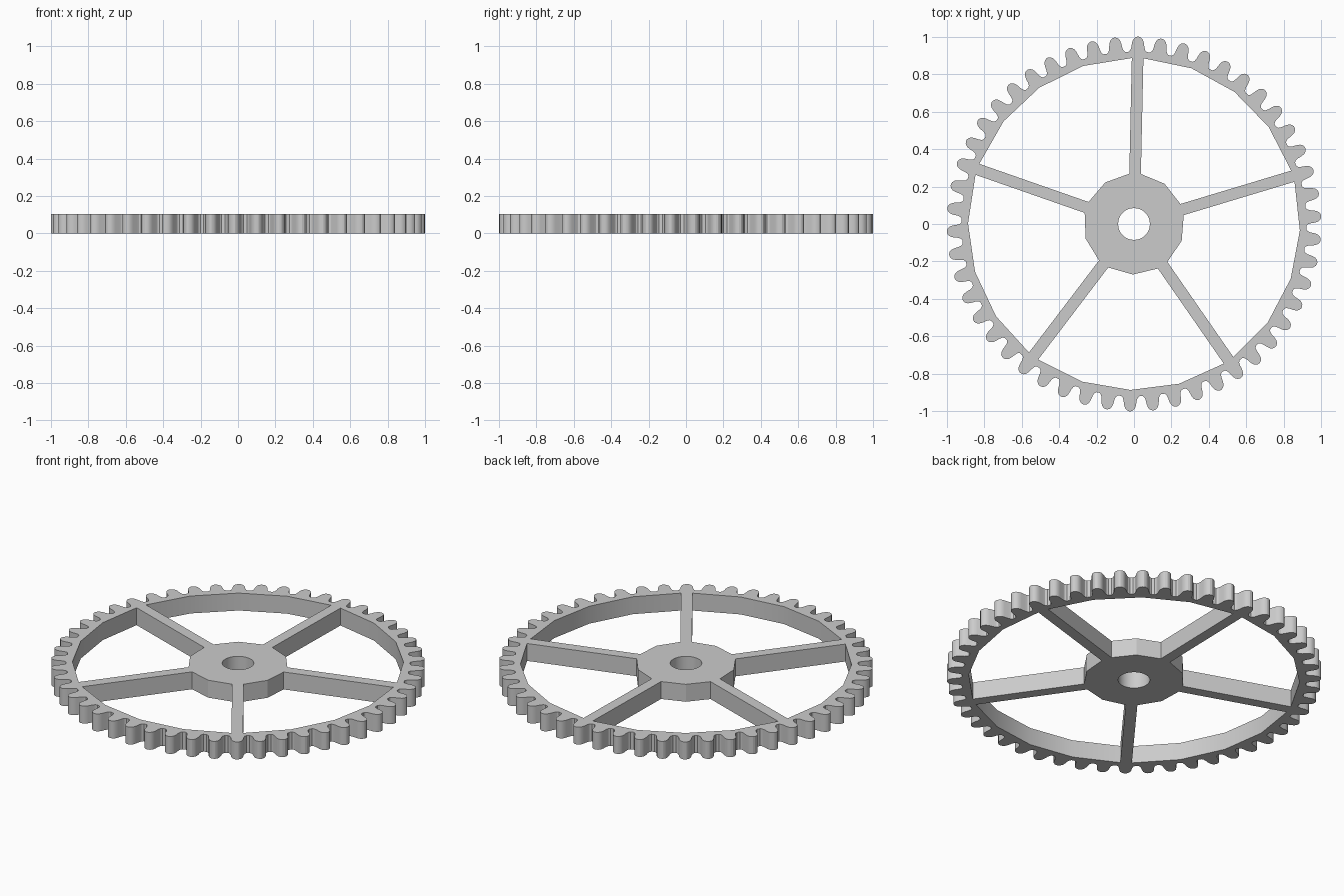
import bpy, bmesh
from math import radians, pi, cos, sin, asin

if "Cube" in bpy.data.objects:
    bpy.data.objects.remove(bpy.data.objects["Cube"])

HEIGHT = 0.103
TEETH, SPOKES = 50, 5
TURN = radians(88.75)      # one tooth and one spoke share this direction
HALF_SPOKE = 0.031

curve = bpy.data.curves.new("gear_wheel", 'CURVE')
curve.dimensions = '2D'
curve.fill_mode = 'BOTH'
curve.extrude = HEIGHT / 2


def polar(r, a):
    return (r * cos(a), r * sin(a))


def outline(points):
    s = curve.splines.new('POLY')
    s.points.add(len(points) - 1)
    for p, (x, y) in zip(s.points, points):
        p.co = (x, y, 0, 1)
    s.use_cyclic_u = True


def arc(r, a, b, steps):
    return [polar(r, a + (b - a) * i / steps) for i in range(steps + 1)]


# Toothed outer edge: half tooth as (radius, half angle), mirrored and repeated
half = [(0.921, 0.053), (0.929, 0.043), (0.945, 0.037), (0.968, 0.033),
        (0.985, 0.027), (0.996, 0.017), (1.001, 0.006)]
tooth = [(r, -a) for r, a in half] + [(r, a) for r, a in reversed(half)]
outline([polar(r, TURN + 2 * pi * i / TEETH + a)
         for i in range(TEETH) for r, a in tooth])

# Windows between the spokes: coarse arcs at hub and rim
for i in range(SPOKES):
    a0 = TURN + 2 * pi * i / SPOKES
    a1 = a0 + 2 * pi / SPOKES
    ro, ri = 0.887, 0.27
    o, n = asin(HALF_SPOKE / ro), asin(HALF_SPOKE / ri)
    outline(arc(ro, a0 + o, a1 - o, 4) + arc(ri, a1 - n, a0 + n, 2))

# Shaft bore
outline(arc(0.085, 0, 2 * pi, 32)[:-1])

# Turn the profile into a welded solid standing on the ground
obj = bpy.data.objects.new("gear_wheel", curve)
bpy.context.collection.objects.link(obj)
bpy.context.view_layer.objects.active = obj
obj.select_set(True)
bpy.ops.object.convert(target='MESH')
obj = bpy.context.object
bm = bmesh.new()
bm.from_mesh(obj.data)
bmesh.ops.remove_doubles(bm, verts=bm.verts, dist=0.0001)
bmesh.ops.translate(bm, verts=bm.verts, vec=(0, 0, HEIGHT / 2))
bmesh.ops.recalc_face_normals(bm, faces=bm.faces)
bm.to_mesh(obj.data)
bm.free()
bpy.ops.object.shade_smooth_by_angle(angle=radians(25))
